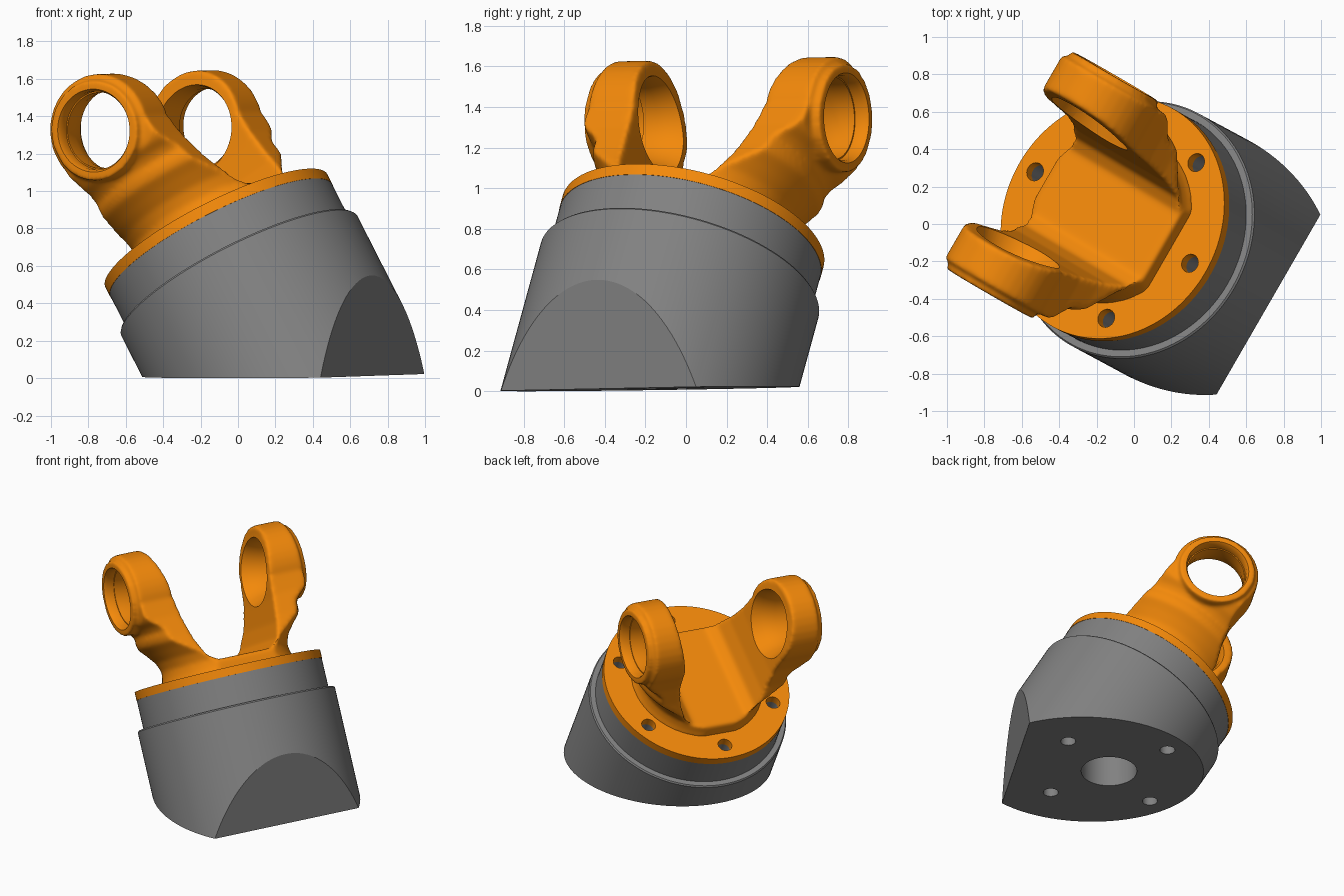
import bpy, bmesh
from math import sin, cos, pi, radians
from mathutils import Matrix, Vector

if "Cube" in bpy.data.objects:
    bpy.data.objects.remove(bpy.data.objects["Cube"])

# frames: BASE is the mounting face, TILT is the leaning flange axis (z = axis, y = pin axis)
BASE = (Matrix.Translation((0, 0, 0.0125)) @ Matrix.Rotation(radians(150), 4, 'Z')
        @ Matrix.Rotation(radians(-1), 4, 'X'))
LEAN = Matrix.Translation((0.117, 0.014, 0.775)) @ Matrix.Rotation(radians(30), 4, 'Y')
TILT = BASE @ LEAN

orange = bpy.data.materials.new("orange_paint")
orange.diffuse_color = (0.9, 0.25, 0.003, 1)
orange.use_nodes = True
orange.node_tree.nodes["Principled BSDF"].inputs["Base Color"].default_value = orange.diffuse_color
grey = bpy.data.materials.new("grey_steel")
grey.diffuse_color = (0.22, 0.22, 0.22, 1)
grey.use_nodes = True
grey.node_tree.nodes["Principled BSDF"].inputs["Base Color"].default_value = grey.diffuse_color


def finish(name, bm, matrix):
    bmesh.ops.recalc_face_normals(bm, faces=bm.faces)
    me = bpy.data.meshes.new(name)
    bm.to_mesh(me)
    bm.free()
    ob = bpy.data.objects.new(name, me)
    bpy.context.collection.objects.link(ob)
    ob.matrix_world = matrix
    return ob


def lathe_bm(profile, seg=96):
    """Closed solid from (radius, height) points, capped at both ends."""
    bm = bmesh.new()
    rings = [[bm.verts.new((r * cos(2 * pi * i / seg), r * sin(2 * pi * i / seg), h))
              for i in range(seg)] for r, h in profile]
    for a, b in zip(rings, rings[1:]):
        for i in range(seg):
            j = (i + 1) % seg
            bm.faces.new((a[i], a[j], b[j], b[i]))
    bm.faces.new(rings[0])
    bm.faces.new(rings[-1])
    return bm


def lathe(name, profile, matrix, seg=96):
    return finish(name, lathe_bm(profile, seg), matrix)


def prism(name, points, axis, half):
    """Extrude a side outline along x or y, symmetric about the middle."""
    bm = bmesh.new()
    pos = (lambda a, h, d: (d, a, h)) if axis == 'x' else (lambda a, h, d: (a, d, h))
    lo = [bm.verts.new(pos(a, h, -half)) for a, h in points]
    hi = [bm.verts.new(pos(a, h, half)) for a, h in points]
    bm.faces.new(lo)
    bm.faces.new(hi)
    for i in range(len(lo)):
        j = (i + 1) % len(lo)
        bm.faces.new((lo[i], lo[j], hi[j], hi[i]))
    return finish(name, bm, TILT)


def bake(ob):
    bpy.context.view_layer.update()
    dg = bpy.context.evaluated_depsgraph_get()
    me = bpy.data.meshes.new_from_object(ob.evaluated_get(dg))
    ob.modifiers.clear()
    ob.data = me


def boolean(ob, other, op):
    m = ob.modifiers.new("bool", 'BOOLEAN')
    m.operation, m.object, m.solver = op, other, 'EXACT'
    bake(ob)
    bpy.data.objects.remove(other)


def shade(ob, angle, mat):
    bpy.ops.object.select_all(action='DESELECT')
    ob.select_set(True)
    bpy.context.view_layer.objects.active = ob
    bpy.ops.object.shade_smooth_by_angle(angle=radians(angle))
    ob.data.materials.clear()
    ob.data.materials.append(mat)


def bolt_hole(k, top, depth):
    a = k * pi / 3
    m = TILT @ Matrix.Translation((0.555 * cos(a), 0.555 * sin(a), top))
    return lathe("hole_cutter", [(0.05, 0), (0.05, -depth)], m, 24)


# grey wedge body: stepped cylinder trimmed by the mounting face and a side flat
bm = lathe_bm([(0.664, -0.06), (0.664, -0.27), (0.7, -0.27), (0.708, -0.28), (0.708, -1.7)], 128)
bm.transform(LEAN)
for co, no in (((0, 0, 0), (0, 0, -1)), ((-0.838, 0, 0), (-1, 0, 0))):
    bmesh.ops.bisect_plane(bm, geom=bm.verts[:] + bm.edges[:] + bm.faces[:],
                           plane_co=co, plane_no=no, clear_outer=True)
    bmesh.ops.edgeloop_fill(bm, edges=[e for e in bm.edges if e.is_boundary])
body = finish("wedge_body", bm, BASE)

# mounting face: centre bore and four screw holes
foot = BASE @ Matrix.Translation((-0.175, 0.014, 0))
boolean(body, lathe("bore_cutter", [(0.195, -0.1), (0.195, 0.3)], foot, 64), 'DIFFERENCE')
for sx in (-1, 1):
    for sy in (-1, 1):
        m = foot @ Matrix.Translation((0.352 * sx, 0.352 * sy, 0))
        boolean(body, lathe("hole_cutter", [(0.053, -0.1), (0.053, 0.15)], m, 24), 'DIFFERENCE')

# flange disc, with six bolt holes running on into the body
flange = lathe("flange", [(0.666, -0.06), (0.666, 0)], TILT, 128)
for k in range(6):
    boolean(flange, bolt_hole(k, 0.1, 0.3), 'DIFFERENCE')
    boolean(body, bolt_hole(k, 0.0, 0.22), 'DIFFERENCE')
shade(body, 30, grey)
shade(flange, 30, orange)

# yoke: U outline, rounded side outline and turned envelope, intersected
half_u = [(0.63, -0.03), (0.63, 1.0), (0.44, 1.0), (0.43, 0.9), (0.385, 0.68), (0.35, 0.42),
          (0.315, 0.25), (0.27, 0.13), (0.2, 0.08)]
yoke = prism("yoke", half_u + [(-a, h) for a, h in reversed(half_u)], 'x', 0.6)

EAR_X, EAR_H = 0.042, 0.657
head = [(EAR_X + 0.302 * cos(radians(t)), EAR_H + 0.302 * sin(radians(t)))
        for t in range(-15, 196, 10)]
side = ([(0.46, -0.03), (0.44, 0.06), (0.38, 0.17), (0.335, 0.3), (0.318, 0.45)] + head
        + [(-0.268, 0.45), (-0.31, 0.3), (-0.36, 0.17), (-0.4, 0.06), (-0.41, -0.03)])
boolean(yoke, prism("side_cutter", side, 'y', 0.9), 'INTERSECT')
envelope = [(0.48, -0.02), (0.46, 0.03), (0.45, 0.09), (0.475, 0.16), (0.53, 0.23), (0.575, 0.28),
            (0.585, 0.32), (0.58, 0.36), (0.605, 0.4), (0.65, 0.44), (0.7, 0.52), (0.75, 0.6),
            (0.75, 1.1)]
boolean(yoke, lathe("envelope_cutter", envelope, TILT), 'INTERSECT')

# raised bearing boss on each ear, then soften everything into a cast shape
ears = [TILT @ Matrix.Translation((EAR_X, 0, EAR_H)) @ Matrix.Rotation(-s * pi / 2, 4, 'X')
        for s in (-1, 1)]
for m in ears:
    boolean(yoke, lathe("boss", [(0.268, 0.5), (0.268, 0.672)], m, 72), 'UNION')
rm = yoke.modifiers.new("remesh", 'REMESH')
rm.mode, rm.voxel_size = 'VOXEL', 0.012
sm = yoke.modifiers.new("smooth", 'SMOOTH')
sm.factor, sm.iterations = 0.5, 14
bake(yoke)

# bearing bores: flared inside, stepped at the outer mouth
for m in ears:
    bore = [(0.275, 0.28), (0.255, 0.36), (0.222, 0.43), (0.203, 0.52), (0.203, 0.6), (0.21, 0.6),
            (0.21, 0.65), (0.232, 0.69)]
    boolean(yoke, lathe("bore_cutter", bore, m, 72), 'DIFFERENCE')
shade(yoke, 40, orange)
